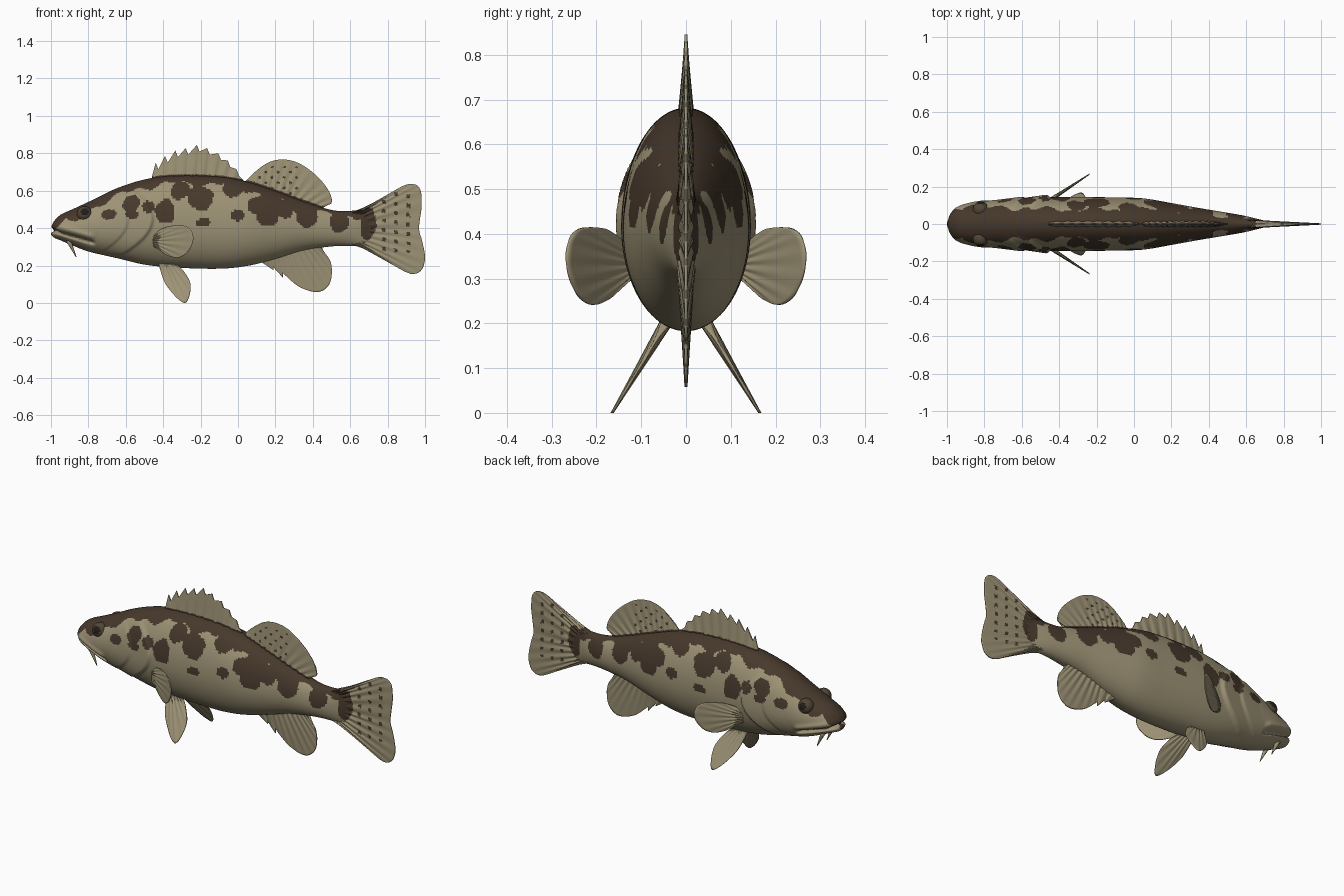
import bpy, bmesh, math

if "Cube" in bpy.data.objects:
    bpy.data.objects.remove(bpy.data.objects["Cube"])

def material(name, rgb):
    m = bpy.data.materials.new(name)
    m.diffuse_color = (*rgb, 1)
    m.use_nodes = True
    m.node_tree.nodes["Principled BSDF"].inputs["Base Color"].default_value = m.diffuse_color
    return m

TAN = material("tan_skin", (0.335, 0.288, 0.178))
BROWN = material("dark_brown_patch", (0.062, 0.040, 0.025))
IRIS = material("eye_brown", (0.085, 0.062, 0.036))
PUPIL = material("pupil_black", (0.015, 0.012, 0.01))

def clamp(v):
    return max(0.0, min(1.0, v))

def spline(rows, x):
    """Cubic interpolation of rows (key, values...) at key x."""
    i = 0
    while i < len(rows) - 2 and x > rows[i + 1][0]:
        i += 1
    a, b = rows[i], rows[i + 1]
    p, n = rows[max(i - 1, 0)], rows[min(i + 2, len(rows) - 1)]
    h = b[0] - a[0]
    t = clamp((x - a[0]) / h)
    out = []
    for k in range(1, len(a)):
        ma = (b[k] - p[k]) / (b[0] - p[0]) * h
        mb = (n[k] - a[k]) / (n[0] - a[0]) * h
        out.append((2*t**3 - 3*t*t + 1) * a[k] + (t**3 - 2*t*t + t) * ma
                   + (3*t*t - 2*t**3) * b[k] + (t**3 - t*t) * mb)
    return out

def path(points, u, smooth=True):
    n = len(points) - 1
    if smooth and n > 1:
        return spline([(i, *p) for i, p in enumerate(points)], u * n)
    i = min(int(u * n), n - 1)
    f = u * n - i
    return [a + (b - a) * f for a, b in zip(points[i], points[i + 1])]

def loft(name, rings, dark=None):
    """Skin closed rings, cap the ends, colour faces by the rule dark(x, z)."""
    bm = bmesh.new()
    vs = [[bm.verts.new(p) for p in r] for r in rings]
    m = len(vs[0])
    for a, b in zip(vs, vs[1:]):
        for j in range(m):
            bm.faces.new((a[j], a[(j + 1) % m], b[(j + 1) % m], b[j]))
    bm.faces.new(vs[0])
    bm.faces.new(vs[-1])
    bmesh.ops.recalc_face_normals(bm, faces=bm.faces)
    for f in bm.faces:
        f.smooth = True
        c = f.calc_center_median()
        f.material_index = 1 if dark and dark(c.x, c.z) else 0
    return finish(name, bm, (TAN, BROWN))

def finish(name, bm, mats):
    me = bpy.data.meshes.new(name)
    bm.to_mesh(me)
    bm.free()
    for mt in mats:
        me.materials.append(mt)
    ob = bpy.data.objects.new(name, me)
    bpy.context.collection.objects.link(ob)
    return ob

# ---- Body profile: x, top, bottom, half width
BODY = [(-1.0, .405, .365, .012), (-.985, .435, .35, .05), (-.95, .47, .335, .083),
        (-.88, .503, .305, .106), (-.8, .54, .275, .122), (-.65, .612, .24, .136),
        (-.5, .66, .205, .142), (-.35, .68, .19, .145), (-.1, .675, .183, .142),
        (.05, .648, .198, .137), (.2, .60, .235, .112), (.35, .545, .28, .085),
        (.5, .497, .302, .06), (.6, .492, .305, .042), (.72, .51, .295, .012)]

# ---- Brown blotches: x, z, x radius, z radius
SPOTS = [(-.88, .475, .05, .035), (-.69, .475, .04, .028), (-.57, .53, .045, .05),
         (-.565, .475, .035, .025), (-.48, .515, .035, .03), (-.39, .49, .05, .062),
         (-.37, .455, .03, .03), (-.2, .56, .072, .066), (-.185, .43, .04, .022),
         (-.31, .60, .05, .05), (0, .468, .038, .028), (-.03, .61, .05, .045),
         (.10, .52, .05, .045), (.16, .47, .068, .06), (.17, .56, .06, .05),
         (.25, .50, .045, .05), (.37, .465, .055, .062), (.34, .51, .05, .04),
         (.54, .435, .05, .058), (.53, .48, .03, .04), (.695, .42, .042, .085),
         (.64, .475, .035, .03)]

def blotch(x, z):
    wob = 1 + .12 * math.sin(43 * x + 31 * z) + .1 * math.sin(57 * z - 38 * x)
    return any(((x - a) / c)**2 + ((z - b) / d)**2 < wob for a, b, c, d in SPOTS)

def body_dark(x, z):
    band = .043 + .012 * math.sin(23 * x) + .008 * math.sin(51 * x)
    if x > .3:
        band *= .6
    return z > spline(BODY, x)[0] - band or blotch(x, z)

# ---- Body with mouth slit, lip and gill cover
rings = []
N, M = 220, 120
for i in range(N + 1):
    x = -1 + 1.72 * (i / N)**1.35
    top, bot, w = spline(BODY, x)
    mid = bot + .46 * (top - bot)
    ring = []
    for j in range(M):
        a = 2 * math.pi * j / M
        c = math.cos(a)
        z = mid + c * ((top - mid) if c > 0 else (mid - bot))
        y = w * math.sin(a)
        # mouth
        line = .39 - .3 * (x + 1)
        m = clamp((-.76 - x) / .03)
        slit = m * math.exp(-((z - line) / .009)**2)
        lip = m * math.exp(-((z - line - .03) / .015)**2)
        y *= 1 - .3 * slit + .08 * lip
        # gill cover and cheek plate edges, raised to a sharp step
        for shift, rise in ((0, .1), (.13, .05)):
            edge = -.45 - shift - 4.5 * (z - .45)**2
            if abs(z - .43) < .17:
                y *= 1 + rise * clamp((x - edge + .13) / .12) * clamp((edge - x) / .012)
        ring.append((x + .03 * slit * clamp((-.94 - x) / .06), y, z))
    rings.append(ring)
loft("body", rings, body_dark)

# ---- Fins: a sheet spanned from a base line to an outer edge
def fin(name, base, tip, thick, rays, nu, nv, side=lambda x, z: 0, dark=None, smooth=True):
    rings = []
    for i in range(nu + 1):
        u = i / nu
        p, q = path(base, u), path(tip, u, smooth)
        fade = math.sqrt(min(1, u * (1 - u) * 20 + .06))
        ripple = 1 + .18 * math.cos(2 * math.pi * rays * u)
        front, back = [], []
        for k in range(nv + 1):
            v = k / nv
            x, z = p[0] + (q[0] - p[0]) * v, p[1] + (q[1] - p[1]) * v
            t = (thick * (1 - v) + .003) * fade * ripple
            front.append((x, side(x, z) - t, z))
            back.append((x, side(x, z) + t, z))
        rings.append(front + back[::-1])
    return loft(name, rings, dark)

def back_line(x0, x1, sink):
    return [(x0 + (x1 - x0) * k / 6, spline(BODY, x0 + (x1 - x0) * k / 6)[0] - sink) for k in range(7)]

# Spiny dorsal fin: each spine tip is followed by a notch
spines = [(-.44, .75), (-.39, .785), (-.335, .815), (-.28, .828), (-.22, .845),
          (-.165, .828), (-.105, .80), (-.055, .762), (-.008, .715)]
edge = [(-.46, .675)]
for x, z in spines:
    edge += [(x, z), (x + .014, z - .035)]
edge += [(.03, .655)]
fin("spiny_dorsal_fin", back_line(-.46, .02, .02), edge, .013, 9, 152, 24, smooth=False,
    dark=lambda x, z: z < spline(BODY, x)[0] + .006)

# Soft dorsal fin
fin("soft_dorsal_fin", back_line(.03, .46, .025),
    [(.04, .65), (.09, .70), (.165, .752), (.245, .767), (.33, .745), (.42, .68),
     (.485, .60), (.50, .535), (.45, .522)], .013, 14, 112, 40,
    dark=lambda x, z: z < spline(BODY, x)[0] + .008 or
    (x < .32 and z < .73 and math.sin(95 * x) * math.sin(110 * z) > .72))

# Tail fin with rows of small dots
fin("tail_fin", [(.58, .475), (.58, .395), (.58, .32)],
    [(.68, .51), (.8, .575), (.88, .625), (.94, .635), (.975, .605), (.982, .52), (.968, .40),
     (.985, .33), (1.0, .24), (.98, .175), (.93, .155), (.86, .185), (.77, .245), (.68, .29)],
    .018, 16, 128, 60,
    dark=lambda x, z: blotch(x, z) or (.75 < x < .93 and .27 < z < .6
    and abs((x - .75) % .065 - .03) < .01 and math.sin(125 * z + 20 * x) > .35))

# Anal fin and its short spines
fin("anal_fin", [(.18, .25), (.28, .285), (.38, .31), (.46, .315)],
    [(.18, .22), (.25, .15), (.33, .085), (.425, .058), (.485, .095), (.502, .17),
     (.485, .24), (.43, .285)], .012, 11, 96, 30)
fin("anal_spines", [(.11, .23), (.24, .26)],
    [(.13, .215), (.19, .175), (.19, .19), (.24, .135), (.24, .20)], .010, 3, 40, 8, smooth=False)

# Paired fins, eyes and chin barbels
for s, label in ((-1, "right"), (1, "left")):
    fin(label + "_pectoral_fin", [(-.46, .36), (-.45, .30)],
        [(-.41, .395), (-.36, .412), (-.285, .412), (-.248, .385), (-.24, .33), (-.27, .27),
         (-.32, .242), (-.38, .255), (-.43, .29)], .009, 9, 64, 20,
        side=lambda x, z: s * (.12 + (x + .46) * .66))
    fin(label + "_pelvic_fin", [(-.43, .23), (-.33, .215)],
        [(-.42, .19), (-.39, .105), (-.325, .025), (-.28, .001), (-.257, .05), (-.256, .11),
         (-.29, .17), (-.32, .20)], .012, 7, 56, 20,
        side=lambda x, z: s * (.045 + (.2 - z) * .6))

    bm = bmesh.new()
    bmesh.ops.create_uvsphere(bm, u_segments=32, v_segments=20, radius=.042)
    for f in bm.faces:
        c = f.calc_center_median()
        f.smooth = True
        f.material_index = 1 if math.hypot(c.x, c.z) < .021 else 0
    eye = finish(label + "_eye", bm, (IRIS, PUPIL))
    eye.location = (-.82, s * .078, .475)
    eye.rotation_euler = (s * .35, 0, 0)

    barbel = []
    for k in range(7):
        v = k / 6
        r = .012 * (1 - v) + .002
        barbel.append([(-.905 + .04 * v + r * math.cos(a), s * .045 + r * math.sin(a), .33 - .085 * v)
                       for a in [2 * math.pi * j / 10 for j in range(10)]])
    loft(label + "_chin_barbel", barbel)
